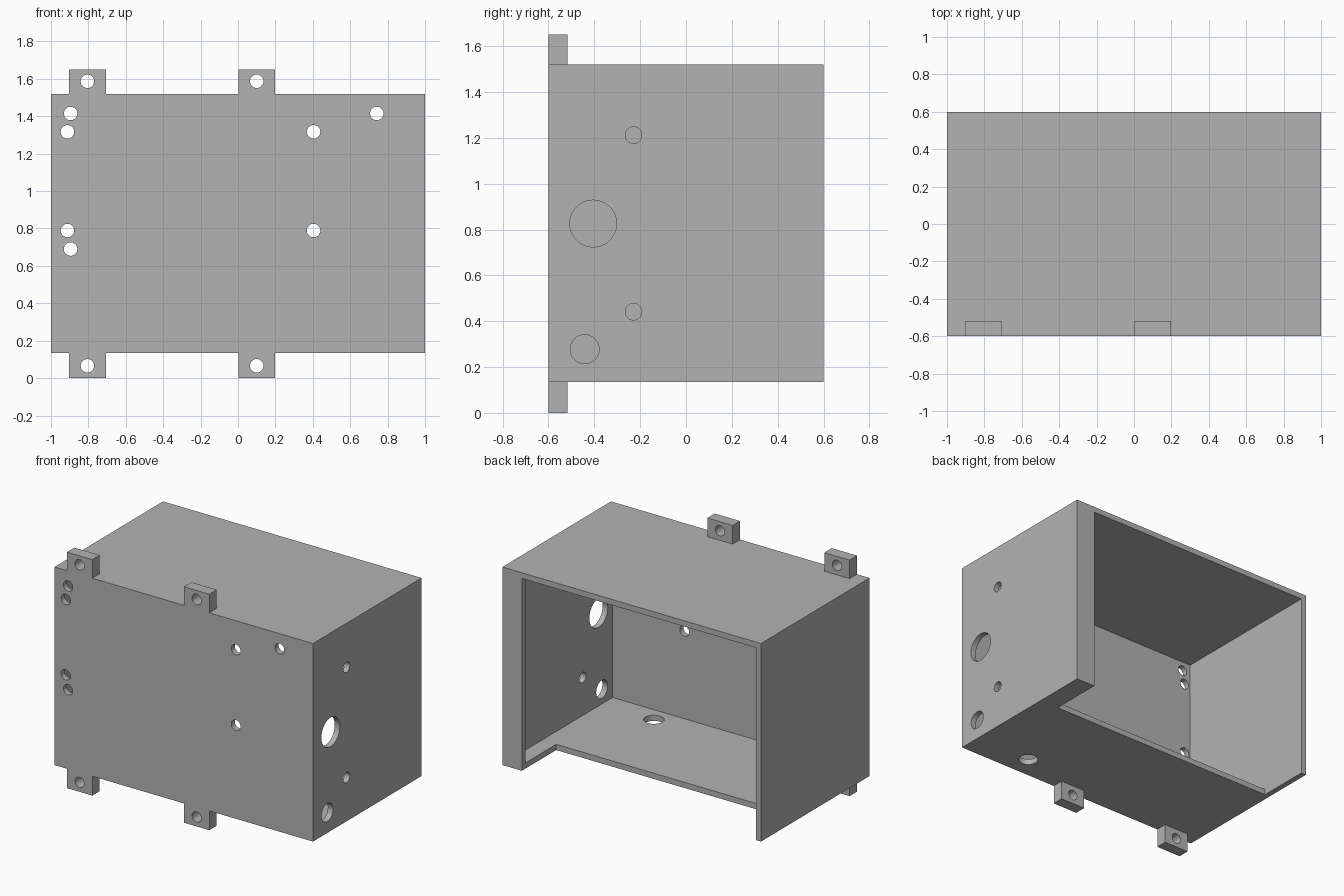
import bpy, bmesh
from mathutils import Matrix, Vector

old = bpy.data.objects.get("Cube")
if old:
    bpy.data.objects.remove(old, do_unlink=True)

grey = bpy.data.materials.new("plain_grey")
grey.use_nodes = True
colour = (0.45, 0.45, 0.45, 1)
grey.diffuse_color = colour
grey.node_tree.nodes["Principled BSDF"].inputs["Base Color"].default_value = colour


def prism(name, outline, z0, z1):
    """Extrude an xy outline from z0 up to z1."""
    bm = bmesh.new()
    base = bm.faces.new([bm.verts.new((x, y, z0)) for x, y in outline])
    top = bmesh.ops.extrude_face_region(bm, geom=[base])["geom"]
    verts = [v for v in top if isinstance(v, bmesh.types.BMVert)]
    bmesh.ops.translate(bm, verts=verts, vec=(0, 0, z1 - z0))
    bmesh.ops.recalc_face_normals(bm, faces=bm.faces)
    return to_object(name, bm)


def box(name, x0, x1, y0, y1, z0, z1):
    return prism(name, [(x0, y0), (x1, y0), (x1, y1), (x0, y1)], z0, z1)


def drill(name, centre, axis, radius, length=0.24):
    """Cylindrical cutter along an axis."""
    bm = bmesh.new()
    turn = Vector((0, 0, 1)).rotation_difference(Vector(axis)).to_matrix().to_4x4()
    bmesh.ops.create_cone(bm, cap_ends=True, segments=48, radius1=radius, radius2=radius,
                          depth=length, matrix=Matrix.Translation(centre) @ turn)
    return to_object(name, bm)


def to_object(name, bm):
    mesh = bpy.data.meshes.new(name)
    bm.to_mesh(mesh)
    bm.free()
    mesh.materials.append(grey)
    obj = bpy.data.objects.new(name, mesh)
    bpy.context.collection.objects.link(obj)
    return obj


def cut(target, cutter):
    """Subtract the cutter and discard it."""
    cutter.hide_render = True
    mod = target.modifiers.new("cut", 'BOOLEAN')
    mod.operation, mod.solver, mod.object = 'DIFFERENCE', 'EXACT', cutter
    bpy.context.view_layer.objects.active = target
    bpy.ops.object.modifier_apply(modifier=mod.name)
    bpy.data.objects.remove(cutter, do_unlink=True)


def smooth(obj):
    bpy.ops.object.select_all(action='DESELECT')
    obj.select_set(True)
    bpy.context.view_layer.objects.active = obj
    bpy.ops.object.shade_smooth_by_angle()


# Case dimensions
WALL, BOTTOM, TOP, DEPTH = 0.04, 0.135, 1.52, 0.6
IN_X, IN_Y, LIP_X, NOTCH_Y = 1 - WALL, DEPTH - WALL, 0.85, 0.22
SMALL = 0.036

# Hollow case, open at the back apart from a lip on one side
case = box("case", -1, 1, -DEPTH, DEPTH, BOTTOM, TOP)
cavity = [(-IN_X, -IN_Y), (IN_X, -IN_Y), (IN_X, IN_Y), (LIP_X, IN_Y), (LIP_X, 0.8), (-IN_X, 0.8)]
cut(case, prism("cavity_cutter", cavity, BOTTOM + WALL, TOP - WALL))

# Notch in the rear of the floor
cut(case, box("notch_cutter", -IN_X, LIP_X, NOTCH_Y, 0.8, 0, 0.4))

# Screw holes in the front wall
for x, z in [(-0.895, 1.415), (-0.912, 1.317), (-0.912, 0.789), (-0.895, 0.69),
             (0.404, 1.317), (0.404, 0.789), (0.742, 1.415)]:
    cut(case, drill("front_drill", (x, -DEPTH, z), (0, 1, 0), SMALL))

# Cable and screw holes in the left wall
for y, z, r in [(-0.229, 1.212, SMALL), (-0.405, 0.826, 0.102),
                (-0.229, 0.441, SMALL), (-0.442, 0.278, 0.063)]:
    cut(case, drill("side_drill", (1, y, z), (1, 0, 0), r))

# Cable hole in the floor
cut(case, drill("floor_drill", (0.556, -0.44, BOTTOM), (0, 0, 1), 0.065))
smooth(case)

# Mounting tabs above and below the front edge
for side, x in (("right", -0.805), ("left", 0.1)):
    for level, z0, z1, hole in (("lower", 0, BOTTOM, 0.066), ("upper", TOP, 1.65, 1.587)):
        tab = box(f"{level}_{side}_tab", x - 0.098, x + 0.098, -DEPTH, -0.518, z0, z1)
        cut(tab, drill("tab_drill", (x, -0.56, hole), (0, 1, 0), SMALL))
        smooth(tab)
